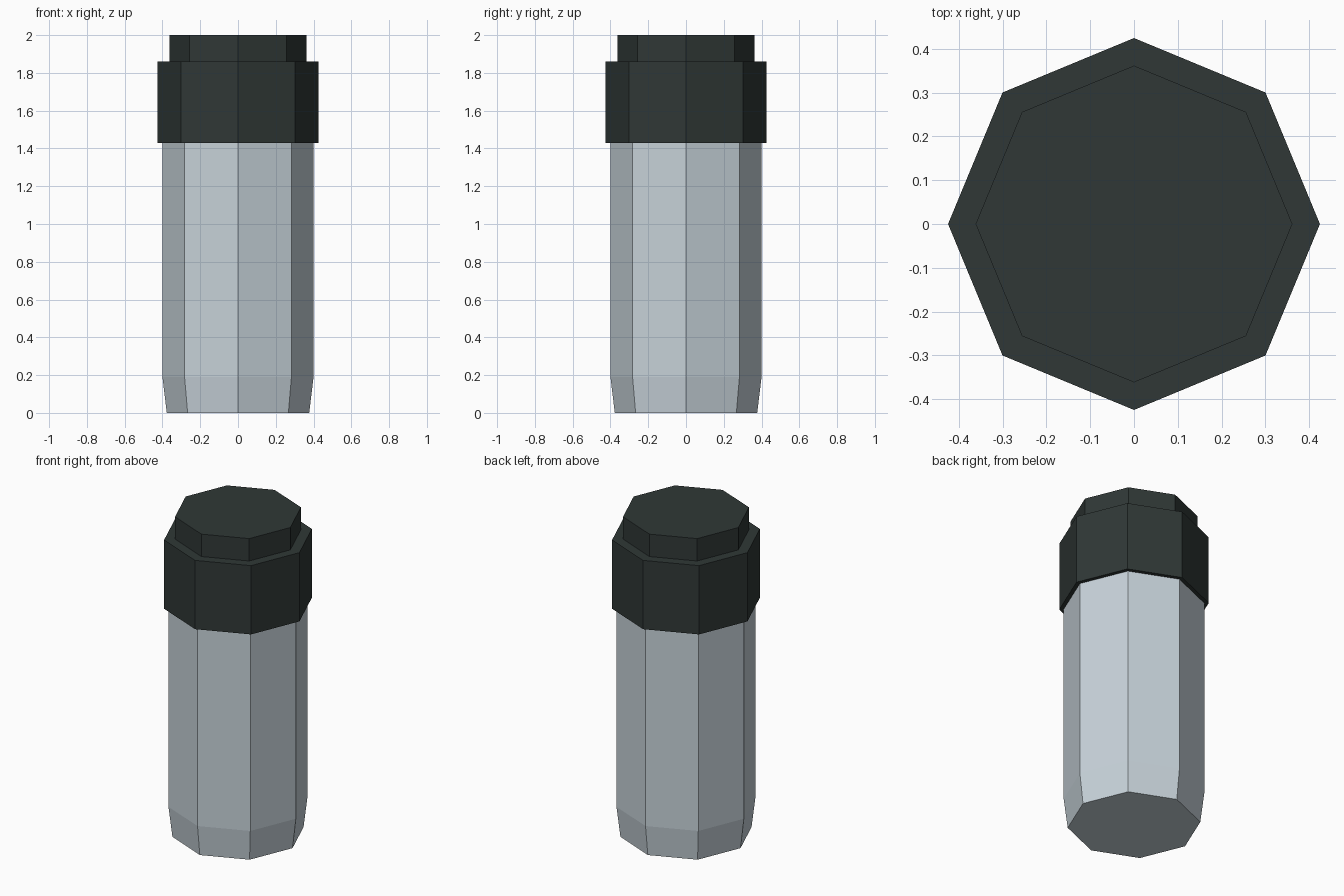
import bpy, bmesh, math

if "Cube" in bpy.data.objects:
    bpy.data.objects.remove(bpy.data.objects["Cube"])

SIDES = 8


def material(name, rgb):
    m = bpy.data.materials.new(name)
    m.diffuse_color = (*rgb, 1.0)
    m.use_nodes = True
    m.node_tree.nodes["Principled BSDF"].inputs["Base Color"].default_value = m.diffuse_color
    return m


def lathe(name, profile, mat):
    """Octagonal solid from (radius, z) rings, listed bottom to top."""
    bm = bmesh.new()
    rings = [[bm.verts.new((r * math.cos(2 * math.pi * i / SIDES),
                            r * math.sin(2 * math.pi * i / SIDES), z))
              for i in range(SIDES)] for r, z in profile]
    for lo, hi in zip(rings, rings[1:]):
        for i in range(SIDES):
            j = (i + 1) % SIDES
            bm.faces.new((lo[i], lo[j], hi[j], hi[i]))
    bm.faces.new(rings[0][::-1])
    bm.faces.new(rings[-1])
    bmesh.ops.recalc_face_normals(bm, faces=bm.faces)
    mesh = bpy.data.meshes.new(name)
    bm.to_mesh(mesh)
    bm.free()
    mesh.materials.append(mat)
    obj = bpy.data.objects.new(name, mesh)
    bpy.context.collection.objects.link(obj)
    return obj


pale = material("pale_blue_grey", (0.57, 0.645, 0.695))
dark = material("dark_green_grey", (0.029, 0.039, 0.037))

# Container body with a tapered foot
lathe("body", [(0.377, 0.0), (0.40, 0.19), (0.40, 1.43)], pale)

# Wide collar with a narrower stepped top
lathe("cap", [(0.425, 1.43), (0.425, 1.86), (0.362, 1.86), (0.362, 2.0)], dark)
